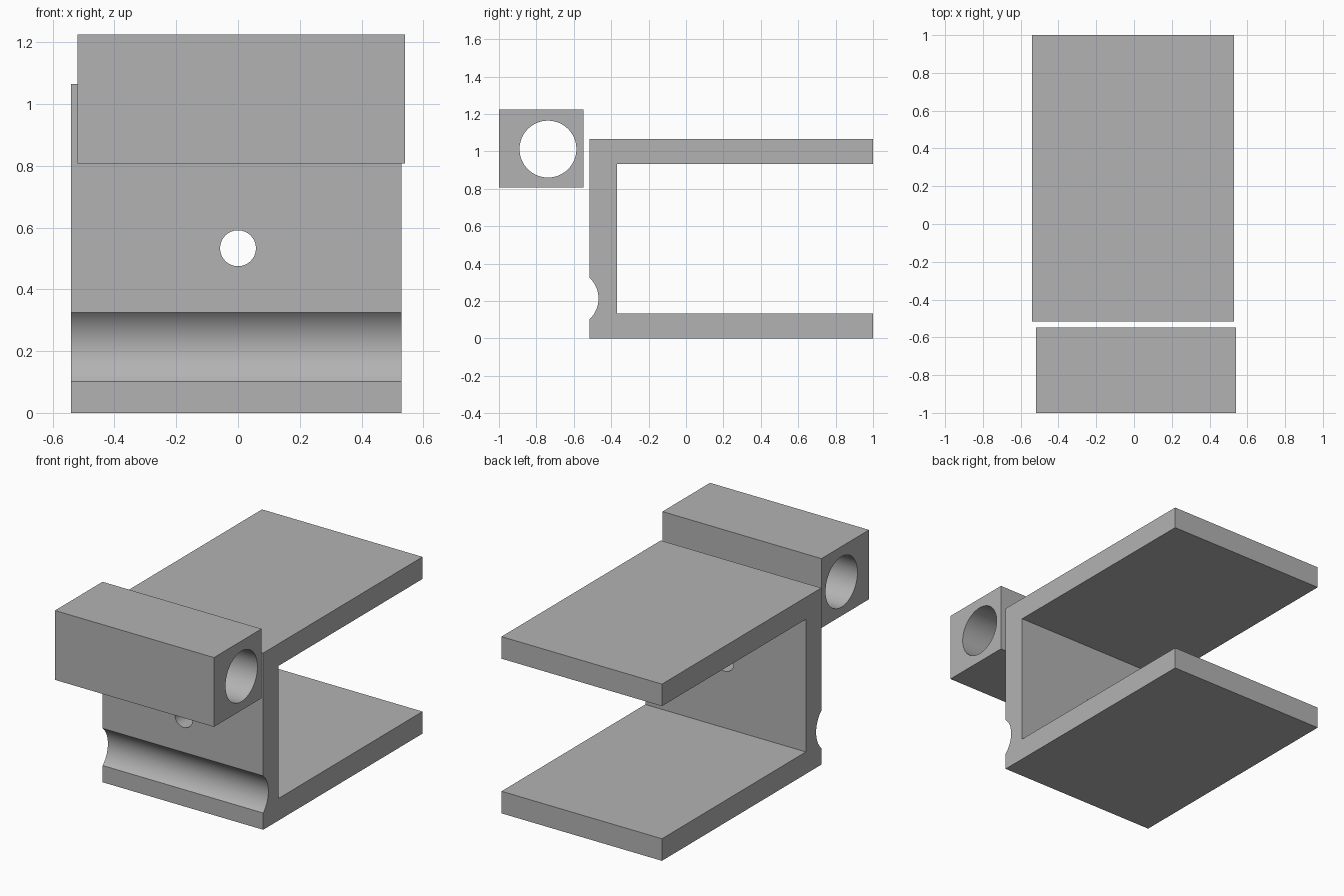
import bpy
import bmesh
from math import cos, sin, pi, asin, radians

cube = bpy.data.objects.get("Cube")
if cube:
    bpy.data.objects.remove(cube)

# Single grey material
GREY = (0.45, 0.45, 0.45, 1)
grey = bpy.data.materials.new("plain grey")
grey.use_nodes = True
grey.diffuse_color = GREY
grey.node_tree.nodes["Principled BSDF"].inputs["Base Color"].default_value = GREY

BORE = 0.152


def extrude_x(name, profile, x0, x1):
    """Solid from a (y, z) profile swept along x."""
    bm = bmesh.new()
    face = bm.faces.new([bm.verts.new((x0, y, z)) for y, z in profile])
    swept = bmesh.ops.extrude_face_region(bm, geom=[face])["geom"]
    verts = [v for v in swept if isinstance(v, bmesh.types.BMVert)]
    bmesh.ops.translate(bm, verts=verts, vec=(x1 - x0, 0, 0))
    bmesh.ops.recalc_face_normals(bm, faces=bm.faces)
    mesh = bpy.data.meshes.new(name)
    bm.to_mesh(mesh)
    bm.free()
    mesh.materials.append(grey)
    obj = bpy.data.objects.new(name, mesh)
    bpy.context.collection.objects.link(obj)
    return obj


def drill(obj, center, radius, rotation):
    """Cut a round through hole, then smooth its wall."""
    bpy.ops.mesh.primitive_cylinder_add(vertices=96, radius=radius, depth=1.6,
                                        location=center, rotation=rotation)
    cutter = bpy.context.object
    cutter.name = obj.name + "_drill"
    cutter.data.materials.append(grey)
    bpy.ops.object.select_all(action="DESELECT")
    obj.select_set(True)
    bpy.context.view_layer.objects.active = obj
    mod = obj.modifiers.new("hole", "BOOLEAN")
    mod.operation = "DIFFERENCE"
    mod.solver = "EXACT"
    mod.object = cutter
    bpy.ops.object.modifier_apply(modifier=mod.name)
    bpy.data.objects.remove(cutter)
    bpy.ops.object.shade_smooth_by_angle(angle=radians(30))


# Channel bracket: two flanges, a web, and a round groove along the front
front, inner, back = -0.517, -0.37, 1.0
height, flange = 1.065, 0.133
groove_z, half_chord = 0.213, 0.112
swing = asin(half_chord / BORE)
groove_y = front - BORE * cos(swing)
steps = 32
groove = []
for i in range(steps + 1):
    a = -swing + 2 * swing * i / steps
    groove.append((groove_y + BORE * cos(a), groove_z + BORE * sin(a)))
profile = [(front, 0)] + groove + [
    (front, height), (back, height), (back, height - flange),
    (inner, height - flange), (inner, flange), (back, flange), (back, 0)]
bracket = extrude_x("channel_bracket", profile, -0.54, 0.53)
drill(bracket, (0, -0.5, 0.533), 0.058, (pi / 2, 0, 0))

# Separate clamp block with a lengthwise bore
block = extrude_x("clamp_block",
                  [(-1, 0.807), (-0.547, 0.807), (-0.547, 1.225), (-1, 1.225)],
                  -0.52, 0.54)
drill(block, (0, -0.738, 1.012), BORE, (0, pi / 2, 0))
